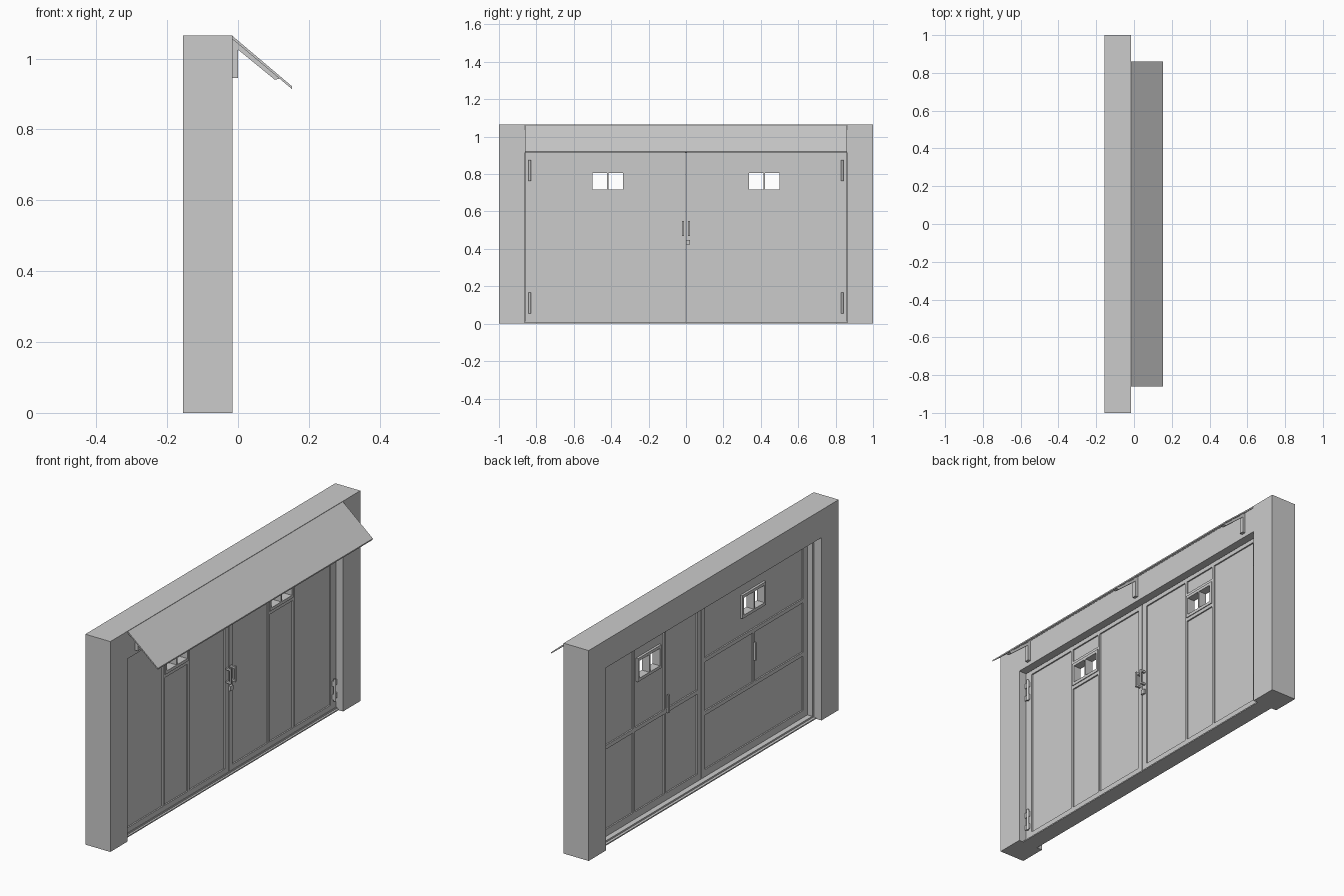
import bpy, bmesh
from mathutils import Vector

if "Cube" in bpy.data.objects:
    bpy.data.objects.remove(bpy.data.objects["Cube"])


def mesh_object(name, bm):
    bmesh.ops.recalc_face_normals(bm, faces=bm.faces)
    me = bpy.data.meshes.new(name)
    bm.to_mesh(me)
    bm.free()
    ob = bpy.data.objects.new(name, me)
    bpy.context.collection.objects.link(ob)
    return ob


def boxes(name, items):
    """One object from boxes given as (x0, x1, y0, y1, z0, z1)."""
    bm = bmesh.new()
    for x0, x1, y0, y1, z0, z1 in items:
        vs = bmesh.ops.create_cube(bm, size=1)["verts"]
        for v in vs:
            v.co = Vector(((x0 + x1) / 2 + v.co.x * (x1 - x0),
                           (y0 + y1) / 2 + v.co.y * (y1 - y0),
                           (z0 + z1) / 2 + v.co.z * (z1 - z0)))
    return mesh_object(name, bm)


def prism(name, pts, offset):
    """Extrude a flat polygon along an offset."""
    bm = bmesh.new()
    face = bm.faces.new([bm.verts.new(p) for p in pts])
    r = bmesh.ops.extrude_face_region(bm, geom=[face])
    bmesh.ops.translate(bm, vec=offset,
                        verts=[e for e in r["geom"] if isinstance(e, bmesh.types.BMVert)])
    return mesh_object(name, bm)


def cylinder(name, x, y, z0, z1, r):
    bm = bmesh.new()
    bmesh.ops.create_cone(bm, cap_ends=True, segments=12, radius1=r, radius2=r, depth=z1 - z0)
    bmesh.ops.translate(bm, vec=(x, y, (z0 + z1) / 2), verts=bm.verts)
    return mesh_object(name, bm)


def cut(ob, items):
    cutter = boxes("cutter", items)
    cutter.hide_render = True
    mod = ob.modifiers.new("cut", "BOOLEAN")
    mod.object = cutter
    mod.operation = "DIFFERENCE"
    mod.solver = "EXACT"
    bpy.context.view_layer.objects.active = ob
    bpy.ops.object.modifier_apply(modifier=mod.name)
    bpy.data.objects.remove(cutter)


BACK, FRONT = -0.155, -0.015      # wall faces
DB, DF = -0.085, -0.052           # door faces
W, TOP = 0.862, 0.925             # opening half width and height

# Surrounding wall with the opening
prism("wall", [(BACK, y, z) for y, z in [
    (-1, 0), (-W, 0), (-W, TOP), (W, TOP), (W, 0), (1, 0), (1, 1.065), (-1, 1.065)]],
    (FRONT - BACK, 0, 0))

# Door stop lining and threshold
boxes("door_lining", [(-0.112, DB, s * W, s * (W - 0.012), 0, TOP) for s in (-1, 1)]
      + [(-0.112, DB, -W, W, TOP - 0.012, TOP)])
boxes("threshold", [(-0.125, -0.04, -W, W, 0, 0.006), (-0.112, -0.05, -W, W, 0.006, 0.014)])

# Door leaves: recessed panels on both faces, then window holes
front_panels = [(0.03, 0.315, 0.04, 0.9), (0.328, 0.513, 0.04, 0.685),
                (0.328, 0.513, 0.835, 0.9), (0.526, 0.815, 0.04, 0.9)]
back_panels = {
    1: [(a, b, c, d) for a, b in [(0.03, 0.28), (0.295, 0.53), (0.545, 0.815)]
        for c, d in [(0.05, 0.455), (0.475, 0.88)]],
    -1: [(0.03, 0.815, 0.05, 0.325), (0.03, 0.415, 0.345, 0.595),
         (0.43, 0.815, 0.345, 0.595), (0.03, 0.815, 0.615, 0.88)]}


def rect(x0, x1, s, a, b, c, d):
    lo, hi = sorted((s * a, s * b))
    return (x0, x1, lo, hi, c, d)


for s, side in ((-1, "left"), (1, "right")):
    leaf = boxes("door_leaf_" + side, [rect(DB, DF, s, 0.002, W - 0.003, 0.014, TOP - 0.004)])
    cut(leaf, [rect(DF - 0.007, DF + 0.02, s, *p) for p in front_panels]
        + [rect(DB - 0.02, DB + 0.007, s, *p) for p in back_panels[s]])
    cut(leaf, [rect(-0.2, 0.1, s, a, b, 0.717, 0.805)
               for a, b in [(0.337, 0.414), (0.422, 0.5)]])

    # Window surrounds on both faces
    for face, x0, x1 in (("back", DB - 0.005, DB + 0.008), ("front", DF - 0.004, DF + 0.004)):
        boxes("window_frame_%s_%s" % (side, face), [rect(x0, x1, s, *p) for p in [
            (0.325, 0.337, 0.702, 0.82), (0.5, 0.512, 0.702, 0.82),
            (0.337, 0.5, 0.702, 0.717), (0.337, 0.5, 0.805, 0.82),
            (0.414, 0.422, 0.717, 0.805)]])

    # Pull handle on the front
    boxes("handle_" + side, [rect(x0, x1, s, 0.012, 0.022, z0, z1) for x0, x1, z0, z1 in [
        (-0.032, -0.024, 0.47, 0.55), (DF, -0.032, 0.472, 0.482), (DF, -0.032, 0.538, 0.548)]])

    # Small pull on the inside
    y = 0.27 if s > 0 else 0.425
    boxes("inner_pull_" + side, [rect(DB - 0.01, DB, s, y - 0.005, y + 0.005, 0.455, 0.545)])

    # Hinges: plate and barrel
    for name, z in (("lower", 0.055), ("upper", 0.762)):
        boxes("hinge_plate_%s_%s" % (name, side),
              [rect(DF, DF + 0.006, s, 0.828, 0.858, z + 0.008, z + 0.035),
               rect(DF, DF + 0.006, s, 0.828, 0.858, z + 0.075, z + 0.102)])
        cylinder("hinge_barrel_%s_%s" % (name, side), DF + 0.009, s * 0.835, z, z + 0.112, 0.006)

# Lock
boxes("lock", [(DF, -0.042, 0.0, 0.022, 0.424, 0.448)])

# Sloping canopy
prism("canopy", [(FRONT, -0.86, 1.063), (0.153, -0.86, 0.921), (0.152, -0.86, 0.914),
                 (FRONT, -0.86, 1.054)], (0, 1.72, 0))

# Canopy brackets: wall leg and arm
for i, y in enumerate((-0.79, 0, 0.79)):
    prism("canopy_bracket_%d" % i, [(x, y - 0.011, z) for x, z in [
        (FRONT, 0.945), (0, 0.945), (0, 1.025), (0.104, 0.94), (0.121, 0.944),
        (FRONT, 1.056)]], (0, 0.022, 0))
